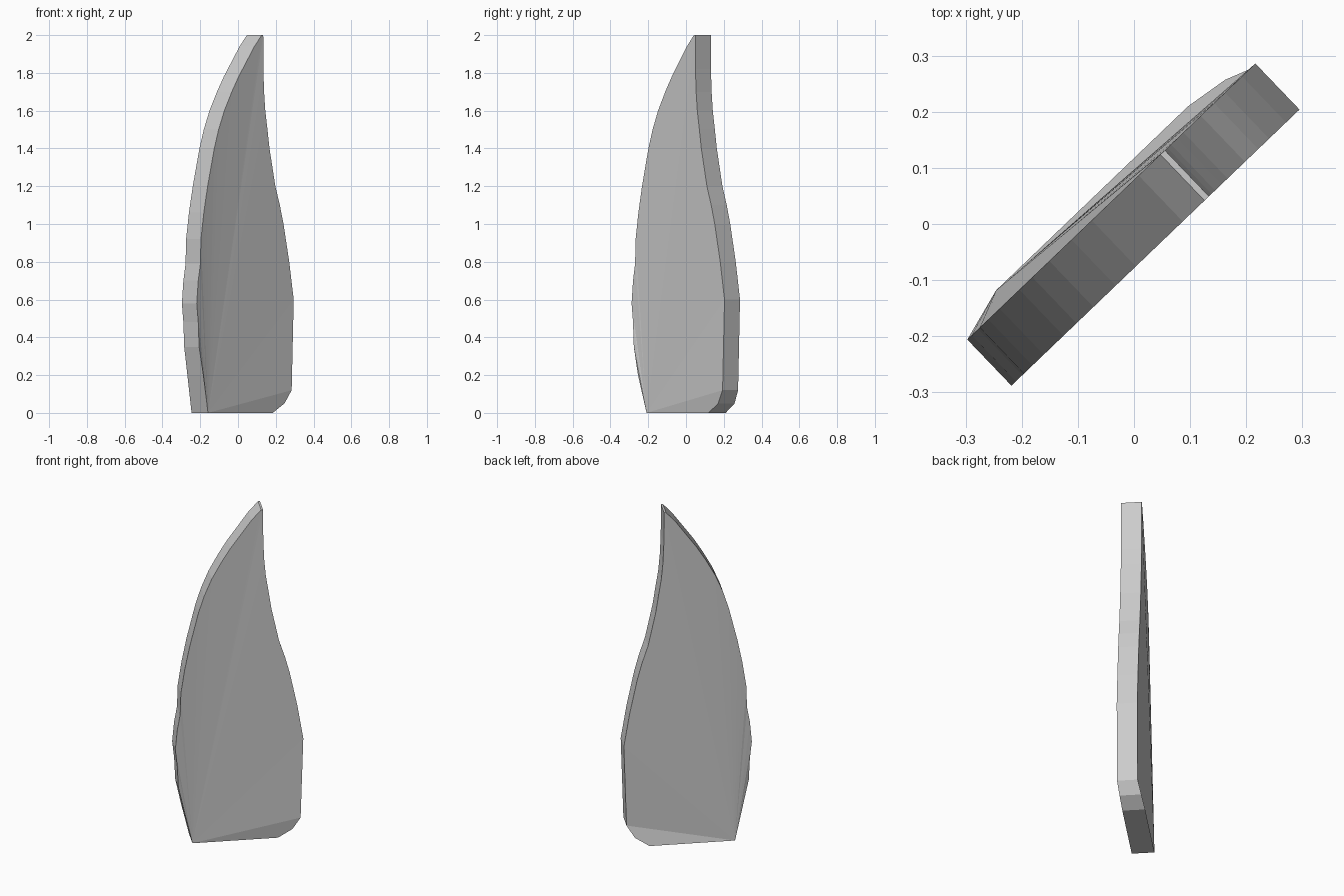
import bpy
import bmesh

if "Cube" in bpy.data.objects:
    bpy.data.objects.remove(bpy.data.objects["Cube"])

# Blade outline as (distance along the width, height)
left_edge = [(-0.26, 0), (-0.309, 0.2), (-0.341, 0.35), (-0.347, 0.48), (-0.358, 0.58),
             (-0.347, 0.7), (-0.331, 0.79), (-0.327, 0.92), (-0.306, 1.06), (-0.278, 1.2),
             (-0.229, 1.4), (-0.197, 1.5), (-0.155, 1.6), (-0.1, 1.7), (-0.05, 1.78),
             (0.008, 1.86), (0.066, 1.94), (0.12, 2.0)]
right_edge = [(0.131, 2.0), (0.132, 1.82), (0.137, 1.7), (0.146, 1.6), (0.162, 1.5),
              (0.177, 1.4), (0.22, 1.2), (0.253, 1.1), (0.28, 1.0), (0.322, 0.8),
              (0.355, 0.6), (0.34, 0.12), (0.296, 0.05), (0.216, 0)]
outline = left_edge + right_edge

WIDTH = (0.72, 0.69)     # direction across the blade
DEPTH = (0.69, -0.72)    # direction out of the front face


def place(u, z, n):
    return (u * WIDTH[0] + n * DEPTH[0], u * WIDTH[1] + n * DEPTH[1], z)


# Two outlines; the foot is a little thicker and leans back
bm = bmesh.new()
front, back = [], []
for u, z in outline:
    foot = max(0.0, 1 - z / 0.12)
    front.append(bm.verts.new(place(u, z, 0.057 - 0.016 * foot)))
    back.append(bm.verts.new(place(u, z, -0.057 - 0.028 * foot)))

# Broad faces fan out from the lower left corner
count = len(outline)
for i in range(1, count - 1):
    bm.faces.new((front[0], front[i], front[i + 1]))
    bm.faces.new((back[0], back[i + 1], back[i]))

# Rim joining the two broad faces
for i in range(count):
    j = (i + 1) % count
    bm.faces.new((front[i], back[i], back[j], front[j]))
bmesh.ops.recalc_face_normals(bm, faces=bm.faces[:])

mesh = bpy.data.meshes.new("curved_blade")
bm.to_mesh(mesh)
bm.free()

grey = bpy.data.materials.new("plain grey")
grey.diffuse_color = (0.6, 0.6, 0.6, 1)
grey.use_nodes = True
grey.node_tree.nodes["Principled BSDF"].inputs["Base Color"].default_value = grey.diffuse_color
mesh.materials.append(grey)

blade = bpy.data.objects.new("curved_blade", mesh)
bpy.context.collection.objects.link(blade)
